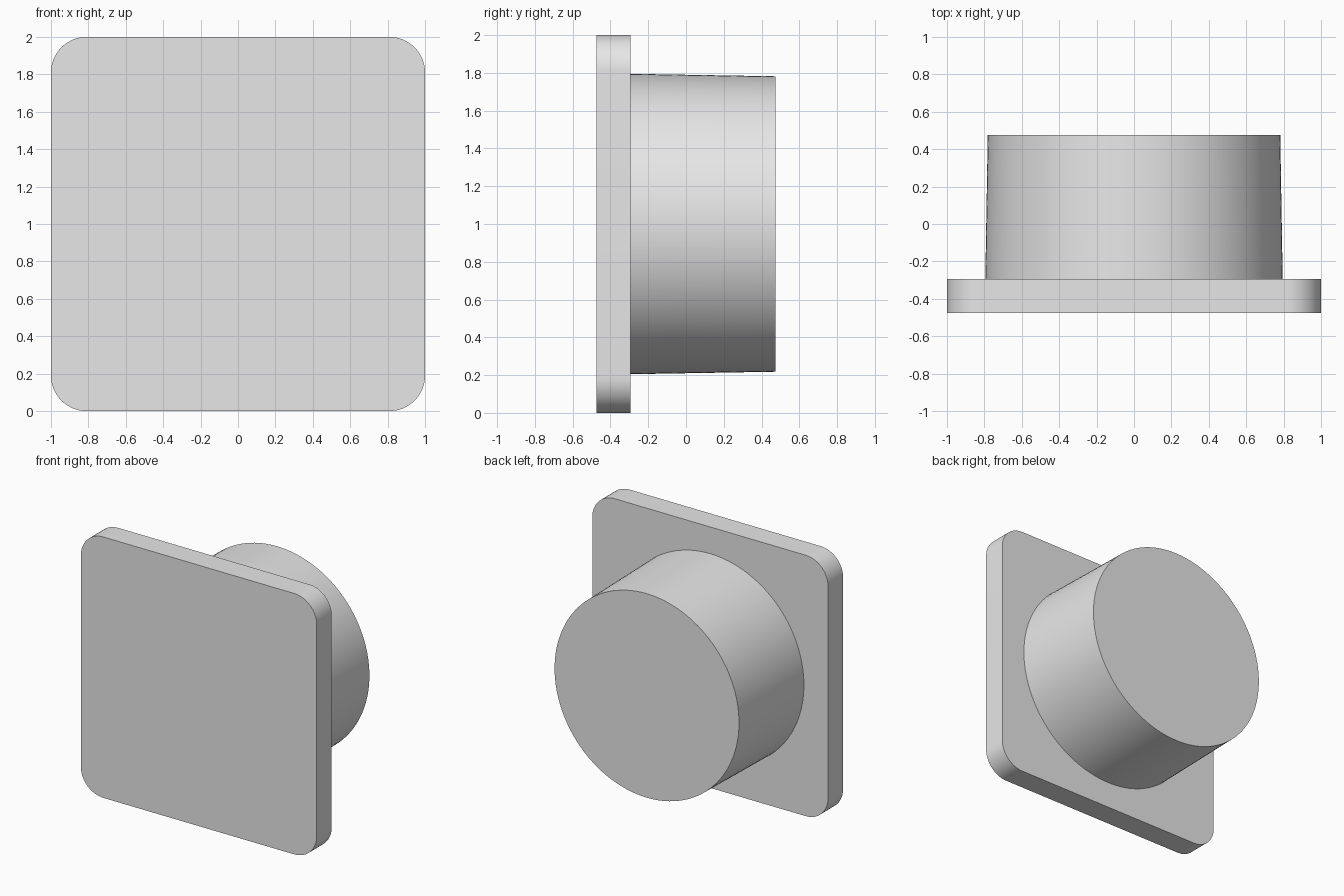
import bpy
import bmesh
import math
from mathutils import Matrix

cube = bpy.data.objects.get("Cube")
if cube:
    bpy.data.objects.remove(cube, do_unlink=True)

FRONT, SEAM, BACK = -0.475, -0.293, 0.475
CENTRE_Z = 1.0

grey = bpy.data.materials.new("light grey")
grey.use_nodes = True
colour = (0.8, 0.8, 0.8, 1.0)
grey.diffuse_color = colour
grey.node_tree.nodes["Principled BSDF"].inputs["Base Color"].default_value = colour


def add_part(name, bm):
    """Turn a bmesh into a smooth-shaded object with sharp rims."""
    bmesh.ops.recalc_face_normals(bm, faces=bm.faces)
    mesh = bpy.data.meshes.new(name)
    bm.to_mesh(mesh)
    bm.free()
    mesh.materials.append(grey)
    obj = bpy.data.objects.new(name, mesh)
    bpy.context.collection.objects.link(obj)
    bpy.ops.object.select_all(action="DESELECT")
    obj.select_set(True)
    bpy.context.view_layer.objects.active = obj
    bpy.ops.object.shade_smooth_by_angle(angle=math.radians(30))
    return obj


# Square front plate with rounded corners
bm = bmesh.new()
size = Matrix.Diagonal((2.0, SEAM - FRONT, 2.0, 1.0))
place = Matrix.Translation((0, (FRONT + SEAM) / 2, CENTRE_Z))
bmesh.ops.create_cube(bm, size=1.0, matrix=place @ size)
corners = [e for e in bm.edges
           if abs(e.verts[0].co.y - e.verts[1].co.y) > 0.1]
bmesh.ops.bevel(bm, geom=corners, offset=0.19, offset_type="OFFSET",
                segments=16, profile=0.5, affect="EDGES")
add_part("front_plate", bm)

# Slightly tapered round plug behind the plate
bm = bmesh.new()
turn = Matrix.Rotation(math.radians(-90), 4, "X")
place = Matrix.Translation((0, (SEAM + BACK) / 2, CENTRE_Z))
bmesh.ops.create_cone(bm, cap_ends=True, segments=128, radius1=0.795,
                      radius2=0.782, depth=BACK - SEAM, matrix=place @ turn)
add_part("round_plug", bm)
